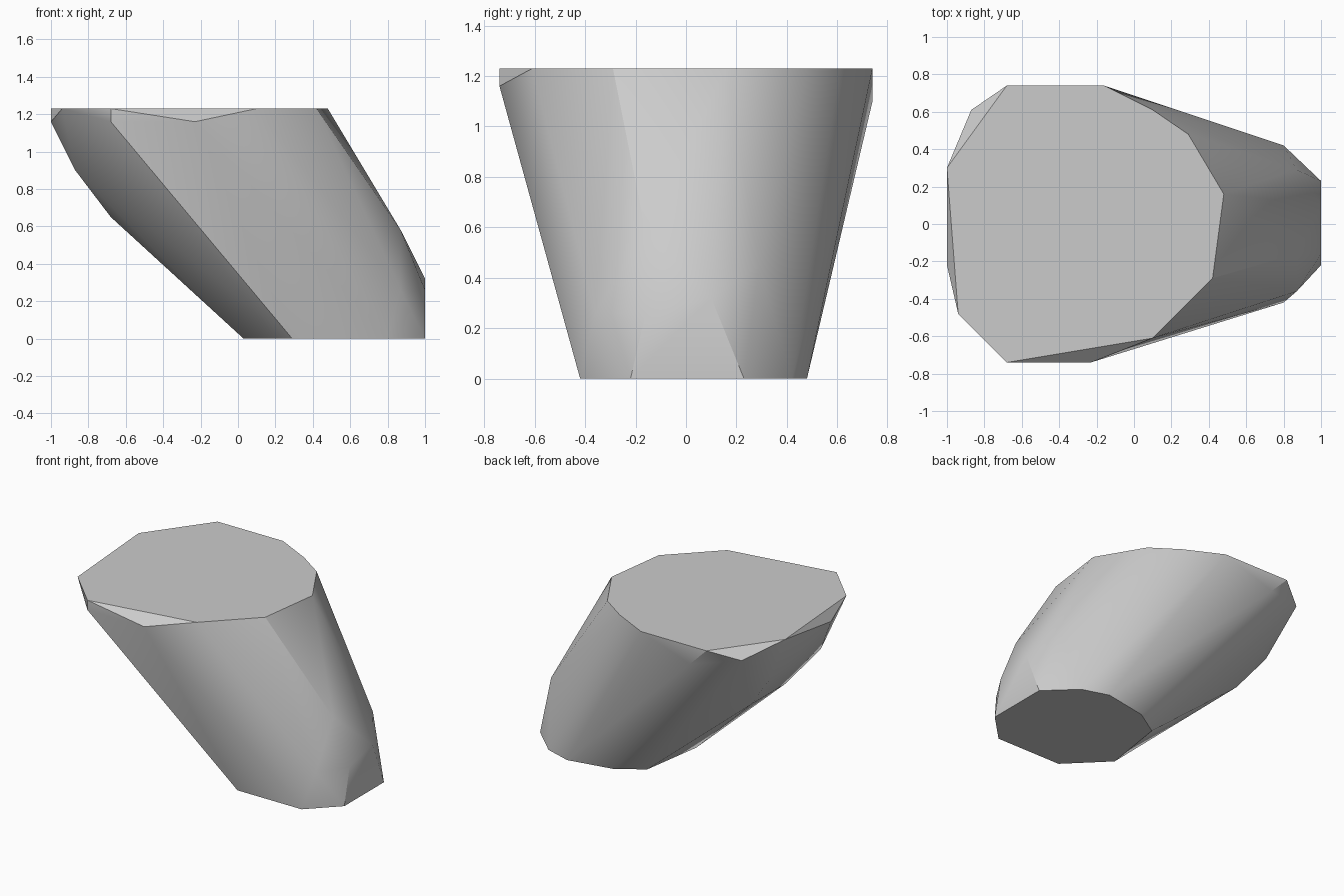
import bpy
import bmesh
import math

default_cube = bpy.data.objects.get("Cube")
if default_cube:
    bpy.data.objects.remove(default_cube, do_unlink=True)


def make_material(name, colour):
    material = bpy.data.materials.new(name)
    material.use_nodes = True
    material.diffuse_color = colour
    material.node_tree.nodes["Principled BSDF"].inputs["Base Color"].default_value = colour
    return material


def make_hull(name, rings, corners, material):
    """Wrap flat outlines and single corner points in one convex solid."""
    bm = bmesh.new()
    for height, outline in rings:
        for x, y in outline:
            bm.verts.new((x, y, height))
    for corner in corners:
        bm.verts.new(corner)
    result = bmesh.ops.convex_hull(bm, input=bm.verts)
    unused = {v for v in result["geom_interior"] + result["geom_unused"]
              if isinstance(v, bmesh.types.BMVert)}
    bmesh.ops.delete(bm, geom=list(unused), context="VERTS")
    # Merge the flat caps back into single polygons
    bmesh.ops.dissolve_limit(bm, angle_limit=math.radians(1),
                             verts=bm.verts, edges=bm.edges)
    bmesh.ops.recalc_face_normals(bm, faces=bm.faces)
    mesh = bpy.data.meshes.new(name)
    bm.to_mesh(mesh)
    bm.free()
    mesh.materials.append(material)
    obj = bpy.data.objects.new(name, mesh)
    bpy.context.collection.objects.link(obj)
    return obj


# Flat foot and the wider, shifted top
foot = [(.8, -.42), (1, -.22), (1, .23), (.8, .42), (.61, .48),
        (.29, .42), (.1, .3), (.03, -.16), (.29, -.42)]
top = [(-.68, .74), (-.16, .74), (.1, .61), (.29, .48), (.48, .16),
       (.42, -.29), (.1, -.61), (-.68, -.74), (-.94, -.48), (-1, .3)]
# Chipped rim just under the top
rim = [(-.68, -.74), (-.23, -.74), (-1, -.22), (-.87, .61)]

# Bulging corners on the underside and on the outer slope
underside = [(-.87, -.29, .9), (-.87, .3, .9), (-.68, -.16, .65),
             (-.68, .23, .65), (-.55, .74, 1.1)]
outer_slope = [(.87, -.16, .58), (.87, .29, .45), (1, .1, .32),
               (1, -.16, .26), (.87, -.36, .26)]

stone_grey = make_material("stone grey", (.6, .6, .6, 1))
block = make_hull("leaning_block", [(0, foot), (1.16, rim), (1.23, top)],
                  underside + outer_slope, stone_grey)

# Smooth sides with crisp cap edges
bpy.ops.object.select_all(action="DESELECT")
block.select_set(True)
bpy.context.view_layer.objects.active = block
bpy.ops.object.shade_smooth_by_angle(angle=math.radians(30))
